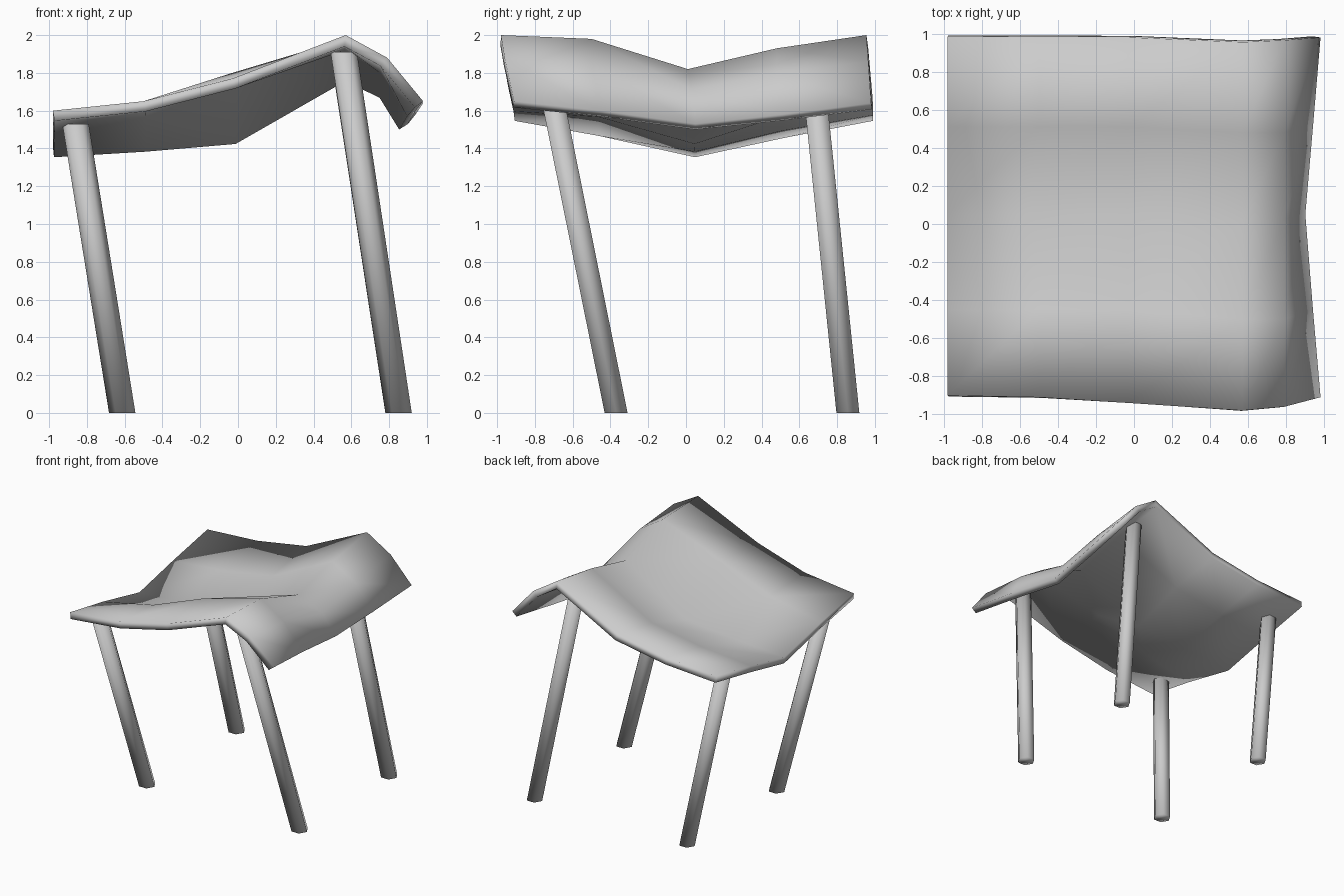
import bpy, math

if "Cube" in bpy.data.objects:
    bpy.data.objects.remove(bpy.data.objects["Cube"])

def make(name, verts, faces):
    me = bpy.data.meshes.new(name)
    me.from_pydata(verts, [], faces)
    for p in me.polygons:
        p.use_smooth = True
    ob = bpy.data.objects.new(name, me)
    bpy.context.collection.objects.link(ob)
    return ob

# Seat: warped sheet; each row runs left to right, as y at both ends and the ridge, then heights
xs = [-0.98, -0.5, -0.03, 0.57, 0.79]
rows = [  # right edge x, y per column, z per column
    (0.98, (-0.90, -0.91, -0.94, -0.98, -0.96, -0.91), (1.60, 1.65, 1.77, 2.00, 1.88, 1.65)),
    (0.94, (-0.45,) * 3 + (-0.50,) * 2 + (-0.45,),     (1.52, 1.62, 1.80, 1.98, 1.84, 1.60)),
    (0.90, (0.05,) * 3 + (0.01, 0.03, 0.05),           (1.41, 1.44, 1.48, 1.82, 1.71, 1.53)),
    (0.94, (0.51,) * 3 + (0.48,) * 2 + (0.51,),        (1.51, 1.55, 1.63, 1.93, 1.80, 1.58)),
    (0.98, (0.98, 0.98, 0.98, 0.955, 0.965, 0.98),     (1.60, 1.63, 1.71, 2.00, 1.86, 1.64)),
]
verts = [p for xr, ys, zs in rows for p in zip(xs + [xr], ys, zs)]
n = 6
faces = [(j * n + i, j * n + i + 1, (j + 1) * n + i + 1, (j + 1) * n + i)
         for j in range(4) for i in range(n - 1)]
seat = make("seat", verts, faces)
sol = seat.modifiers.new("thickness", 'SOLIDIFY')
sol.thickness = 0.055
sol.offset = -1
sol.use_even_offset = True

# Legs: leaning six-sided posts
def leg(name, bottom, top, r=0.07):
    ring = [(r * math.cos(math.pi * k / 3), r * math.sin(math.pi * k / 3)) for k in range(6)]
    v = [(c[0] + a, c[1] + b, c[2]) for c in (bottom, top) for a, b in ring]
    f = [(k, (k + 1) % 6, (k + 1) % 6 + 6, k + 6) for k in range(6)]
    f += [tuple(range(5, -1, -1)), tuple(range(6, 12))]
    make(name, v, f)

for side, xb, xt, zt in (("left", -0.613, -0.86, (1.53, 1.53)), ("right", 0.85, 0.56, (1.91, 1.89))):
    leg("front_leg_" + side, (xb, -0.37, 0), (xt, -0.37 - 0.202 * zt[0], zt[0]))
    leg("back_leg_" + side, (xb, 0.857, 0), (xt, 0.857 - 0.103 * zt[1], zt[1]))
